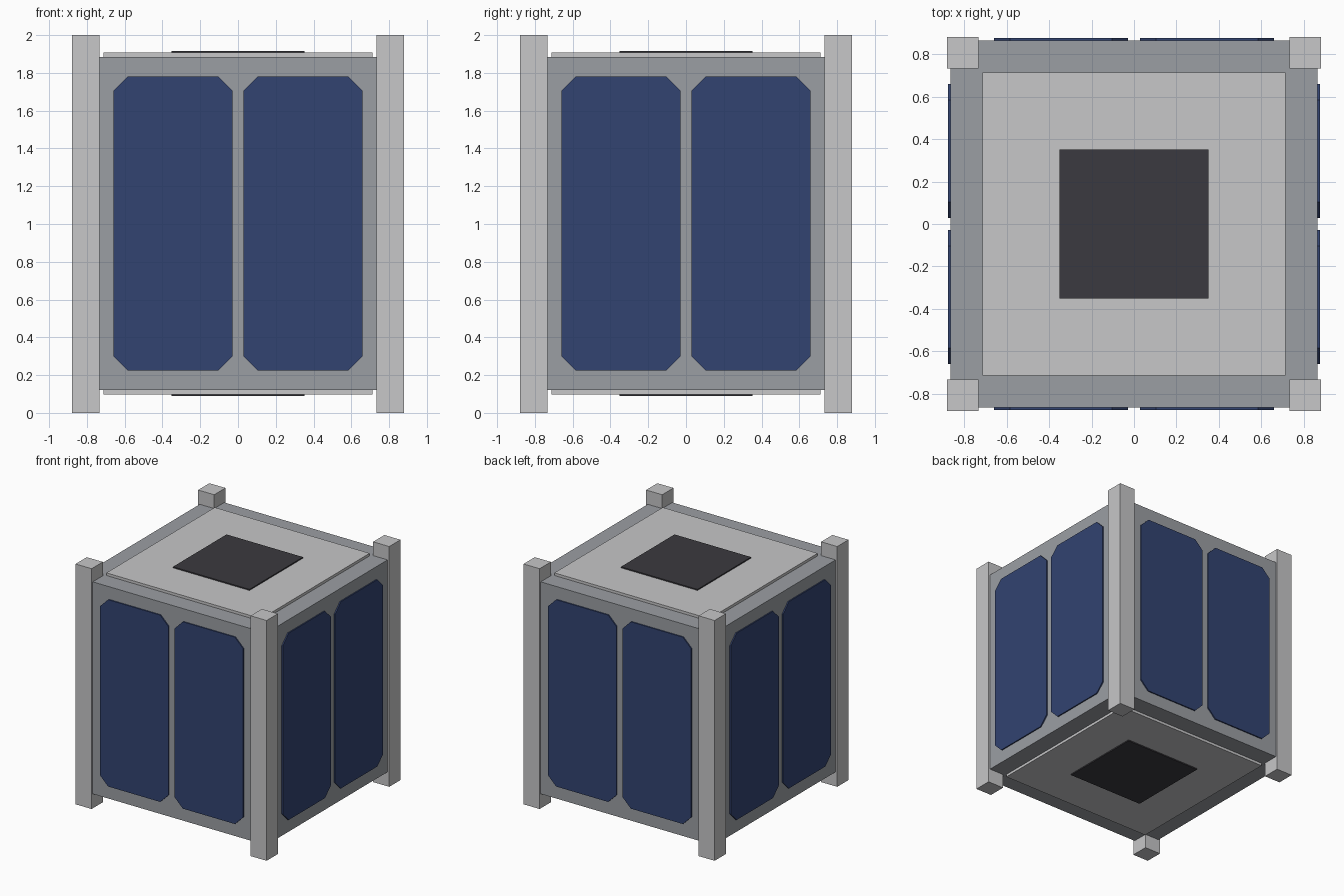
import bpy, bmesh
from math import pi
from mathutils import Matrix

cube = bpy.data.objects.get("Cube")
if cube:
    bpy.data.objects.remove(cube, do_unlink=True)


def material(name, rgb):
    m = bpy.data.materials.new(name)
    m.use_nodes = True
    m.diffuse_color = (*rgb, 1)
    m.node_tree.nodes["Principled BSDF"].inputs["Base Color"].default_value = (*rgb, 1)
    return m


light = material("light aluminium", (0.57, 0.57, 0.58))
grey = material("body grey", (0.33, 0.345, 0.37))
blue = material("solar blue", (0.032, 0.056, 0.165))
dark = material("charcoal", (0.044, 0.042, 0.05))


def finish(name, bm, mat):
    bmesh.ops.recalc_face_normals(bm, faces=bm.faces)
    mesh = bpy.data.meshes.new(name)
    bm.to_mesh(mesh)
    bm.free()
    mesh.materials.append(mat)
    obj = bpy.data.objects.new(name, mesh)
    bpy.context.collection.objects.link(obj)
    return obj


def box(name, x, y, z, mat):
    """Box spanning the given (low, high) ranges."""
    bm = bmesh.new()
    bmesh.ops.create_cube(bm, size=1)
    for v in bm.verts:
        v.co = [r[0] if c < 0 else r[1] for c, r in zip(v.co, (x, y, z))]
    return finish(name, bm, mat)


def solar_panel(name, x0, x1, angle):
    """Thin upright panel with clipped corners, turned about the vertical axis."""
    z0, z1, cut, face, back = 0.225, 1.78, 0.076, -0.875, -0.865
    outline = [(x0 + cut, z0), (x1 - cut, z0), (x1, z0 + cut), (x1, z1 - cut),
               (x1 - cut, z1), (x0 + cut, z1), (x0, z1 - cut), (x0, z0 + cut)]
    bm = bmesh.new()
    front = bm.faces.new([bm.verts.new((x, face, z)) for x, z in outline])
    ext = bmesh.ops.extrude_face_region(bm, geom=[front], use_keep_orig=True)
    for v in ext["geom"]:
        if isinstance(v, bmesh.types.BMVert):
            v.co.y = back
    bm.transform(Matrix.Rotation(angle, 4, "Z"))
    finish(name, bm, blue)


# Main body
side = (-0.865, 0.865)
box("body", side, side, (0.12, 1.885), grey)

# Corner rails
span = {"left": (0.732, 0.88), "right": (-0.88, -0.732)}
depth = {"back": (0.732, 0.88), "front": (-0.88, -0.732)}
for sx, xr in span.items():
    for sy, yr in depth.items():
        box(f"{sy}_{sx}_rail", xr, yr, (0, 2), light)

# End plates with dark square patches
plate, patch = (-0.713, 0.713), (-0.352, 0.352)
box("top_plate", plate, plate, (1.885, 1.907), light)
box("bottom_plate", plate, plate, (0.098, 0.12), light)
box("top_patch", patch, patch, (1.907, 1.9165), dark)
box("bottom_patch", patch, patch, (0.0885, 0.098), dark)

# Two solar panels on each side
for i, name in enumerate(("front", "left", "back", "right")):
    solar_panel(f"{name}_solar_panel_a", -0.66, -0.028, i * pi / 2)
    solar_panel(f"{name}_solar_panel_b", 0.028, 0.66, i * pi / 2)
